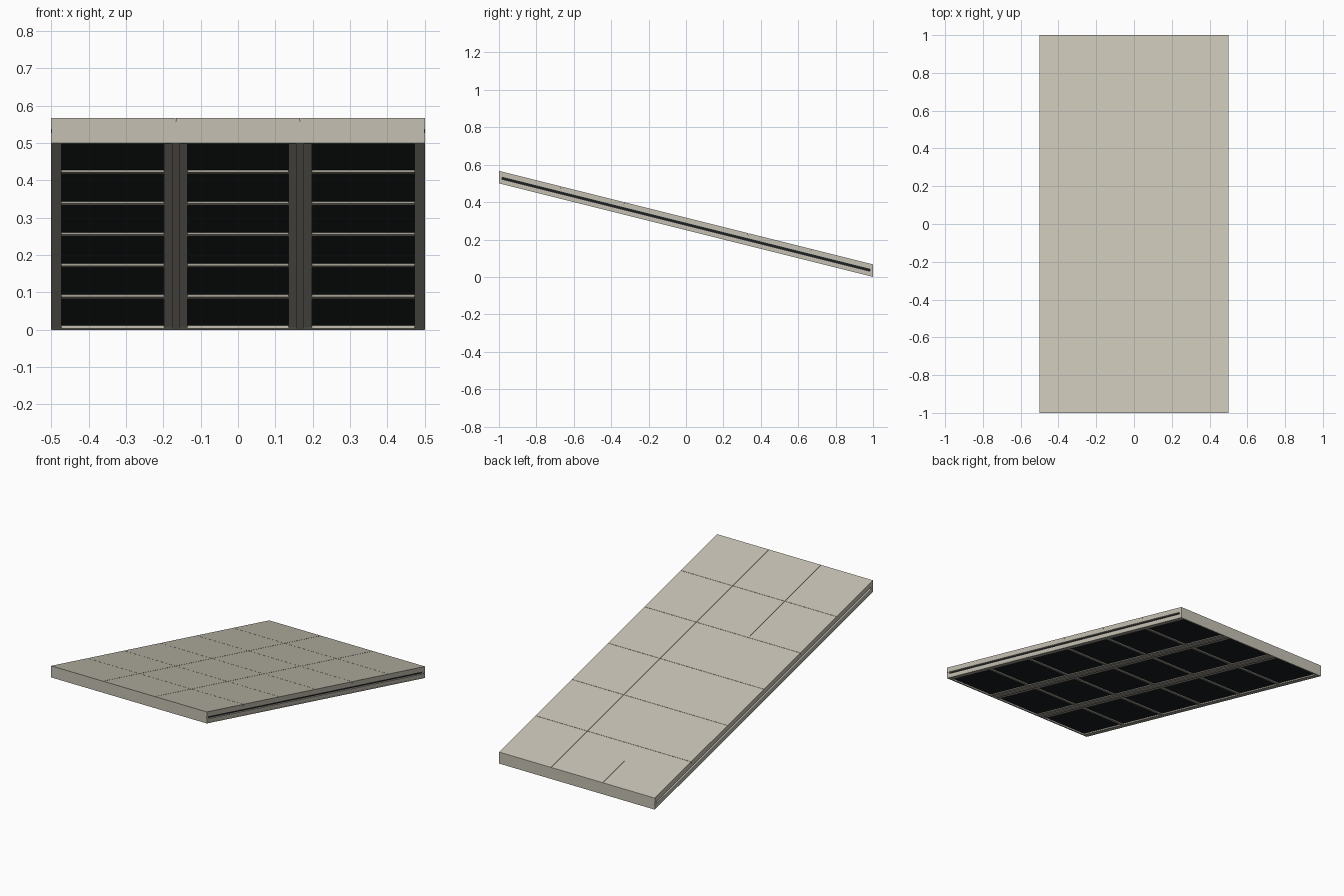
import bpy, bmesh

if "Cube" in bpy.data.objects:
    bpy.data.objects.remove(bpy.data.objects["Cube"])

SLOPE = 0.25          # drop per unit of y
T = 1 / 3             # tile pitch


def material(name, c):
    m = bpy.data.materials.new(name)
    m.diffuse_color = (*c, 1)
    m.use_nodes = True
    m.node_tree.nodes["Principled BSDF"].inputs["Base Color"].default_value = m.diffuse_color
    return m


BEIGE = material("beige", (0.56, 0.53, 0.45))
FRAME = material("frame_grey", (0.40, 0.38, 0.32))
DARK = material("dark", (0.012, 0.014, 0.016))


def part(name, boxes, mat):
    """One object from boxes (x0,x1,y0,y1,z0,z1), sheared down towards +y."""
    bm = bmesh.new()
    for x0, x1, y0, y1, z0, z1 in boxes:
        for v in bmesh.ops.create_cube(bm, size=1)["verts"]:
            x = x1 if v.co.x > 0 else x0
            y = y1 if v.co.y > 0 else y0
            z = z1 if v.co.z > 0 else z0
            v.co = (x, y, z + SLOPE * (1 - y))
    me = bpy.data.meshes.new(name)
    bm.to_mesh(me)
    bm.free()
    me.materials.append(mat)
    ob = bpy.data.objects.new(name, me)
    bpy.context.collection.objects.link(ob)
    return ob


def both(x0, x1, *rest):
    return [(x0, x1, *rest), (-x1, -x0, *rest)]


# top deck tiles, 3 x 6 with hairline seams
g = 0.0008
tiles = []
for i in range(3):
    for j in range(6):
        xa, ya = -0.5 + i * T, -1 + j * T
        tiles.append((xa + (g if i else 0), xa + T - (g if i < 2 else 0),
                      ya + (g if j else 0), ya + T - (g if j < 5 else 0), 0.057, 0.067))
part("deck_tiles", tiles, BEIGE)

# dark core, visible in side grooves and between ribs
part("dark_core", [(-0.488, 0.488, -0.99, 0.99, 0.008, 0.057)], DARK)

# side rails, upper and lower, leaving a groove between
part("upper_side_rails", both(0.47, 0.5, -1, 1, 0.037, 0.057), BEIGE)
part("lower_side_rails", both(0.488, 0.5, -1, 1, 0.001, 0.026), BEIGE)
part("bottom_side_flanges", both(0.472, 0.5, -0.995, 0.995, 0, 0.009), FRAME)

# end plates
part("end_plates", [(-0.49, 0.49, -1, -0.988, 0, 0.057),
                    (-0.49, 0.49, 0.988, 1, 0, 0.057)], BEIGE)
part("end_corner_posts", both(0.488, 0.4995, -1, -0.985, 0, 0.057)
     + both(0.488, 0.4995, 0.985, 1, 0, 0.057), BEIGE)

# lengthwise ribs: wide flange with a raised centre strip
part("rib_flanges", both(T / 2 - 0.031, T / 2 + 0.031, -0.99, 0.99, 0.003, 0.012), FRAME)
part("rib_strips", both(T / 2 - 0.010, T / 2 + 0.010, -0.99, 0.99, 0, 0.012), FRAME)

# cross bars between the ribs
part("cross_bars", [(xa, xb, -1 + j * T - 0.01, -1 + j * T + 0.01, 0.002, 0.012)
                    for j in range(1, 6)
                    for xa, xb in ((-0.473, -0.197), (-0.137, 0.137), (0.197, 0.473))], FRAME)
